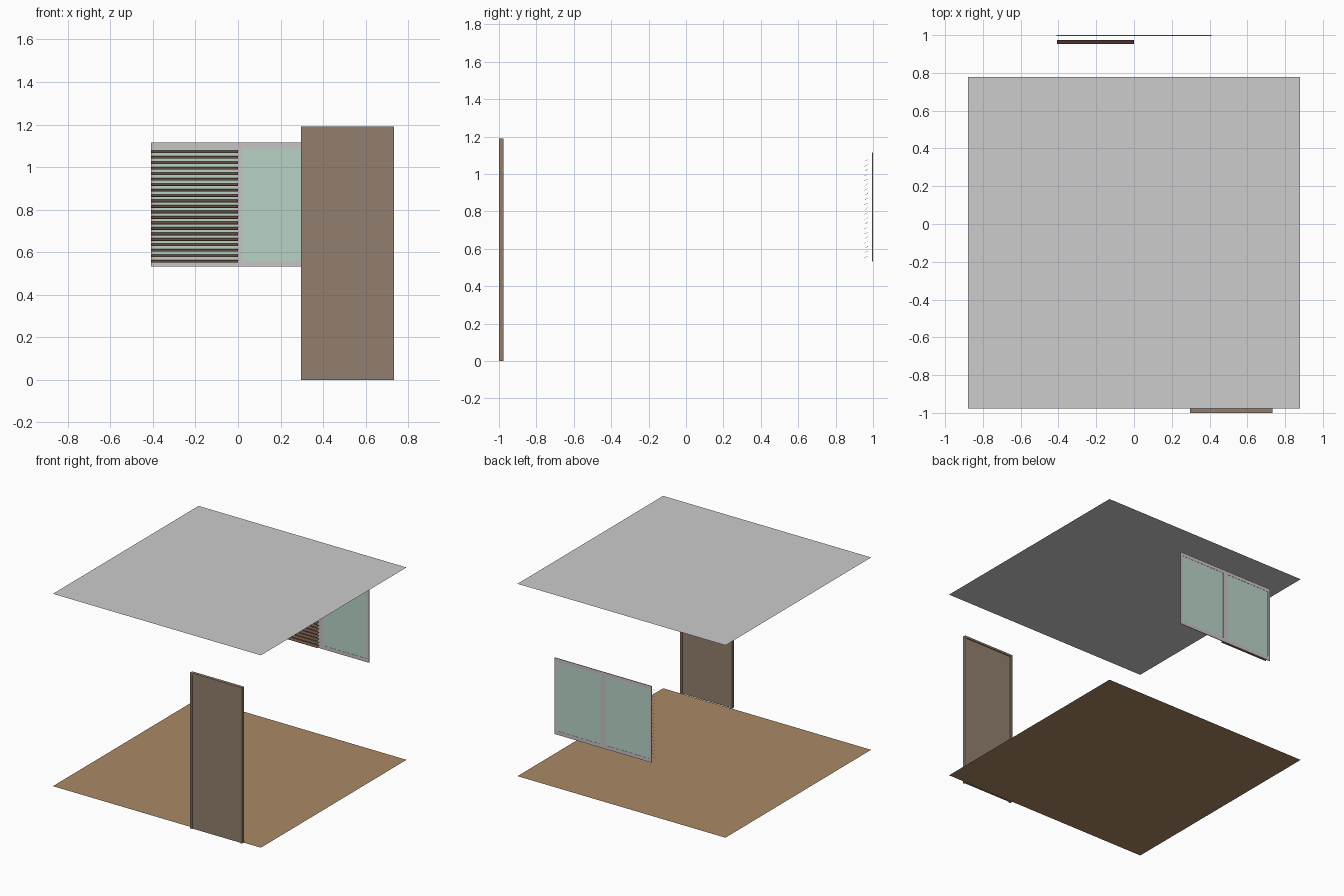
import bpy
import math

if "Cube" in bpy.data.objects:
    bpy.data.objects.remove(bpy.data.objects["Cube"])


def srgb(r, g, b):
    def lin(c):
        c /= 255
        return c / 12.92 if c <= 0.04045 else ((c + 0.055) / 1.055) ** 2.4
    return (lin(r), lin(g), lin(b), 1.0)


def material(name, r, g, b):
    m = bpy.data.materials.new(name)
    m.diffuse_color = srgb(r, g, b)
    m.use_nodes = True
    m.node_tree.nodes["Principled BSDF"].inputs["Base Color"].default_value = m.diffuse_color
    return m


CEILING = material("ceiling grey", 204, 204, 204)
FLOOR = material("floor wood", 170, 136, 102)
DOOR = material("door brown", 146, 127, 110)
FRAME = material("window frame grey", 200, 194, 196)
GLASS = material("glass green", 185, 212, 198)
SLAT = material("slat dark brown", 104, 77, 64)


def mesh(name, verts, faces, mat):
    me = bpy.data.meshes.new(name)
    me.from_pydata(verts, [], faces)
    me.materials.append(mat)
    ob = bpy.data.objects.new(name, me)
    bpy.context.collection.objects.link(ob)
    return ob


def box(name, x, y, z, mat):
    verts = [(a, b, c) for a in x for b in y for c in z]
    faces = [(0, 1, 3, 2), (4, 6, 7, 5), (0, 4, 5, 1),
             (2, 3, 7, 6), (0, 2, 6, 4), (1, 5, 7, 3)]
    return mesh(name, verts, faces, mat)


def sheet(name, z, mat):
    x, y0, y1 = 0.878, -0.978, 0.778
    return mesh(name, [(-x, y0, z), (x, y0, z), (x, y1, z), (-x, y1, z)],
                [(0, 1, 2, 3)], mat)


def prism(name, outline, y, mat):
    """Extrude an x-z outline (counter-clockwise from the front) along y."""
    n = len(outline)
    verts = [(px, yy, pz) for yy in y for px, pz in outline]
    faces = [tuple(range(n)), tuple(reversed(range(n, 2 * n)))]
    faces += [(i, i + n, (i + 1) % n + n, (i + 1) % n) for i in range(n)]
    return mesh(name, verts, faces, mat)


# Floor and ceiling sheets
sheet("floor", 0.0, FLOOR)
sheet("ceiling", 1.468, CEILING)

# Door frame (open at the bottom) with recessed door panel
X0, X1, TOP, W = 0.297, 0.733, 1.19, 0.015
prism("door_frame", [(X0, 0), (X0 + W, 0), (X0 + W, TOP - W), (X1 - W, TOP - W),
                     (X1 - W, 0), (X1, 0), (X1, TOP), (X0, TOP)],
      (-1.0, -0.976), DOOR)
box("door_panel", (X0 + W, X1 - W), (-0.993, -0.983), (0, TOP - W), DOOR)

# Window: rails, stiles, mullion and two panes
HX, Z0, Z1, Y = 0.41, 0.532, 1.115, (0.995, 1.0)
RAIL, STILE, MULL = 0.027, 0.02, 0.019
box("window_top_rail", (-HX, HX), Y, (Z1 - RAIL, Z1), FRAME)
box("window_bottom_rail", (-HX, HX), Y, (Z0, Z0 + RAIL), FRAME)
inner = (Z0 + RAIL, Z1 - RAIL)
box("window_mullion", (-MULL, MULL), Y, inner, FRAME)
for side, s in (("left", -1), ("right", 1)):
    box("window_stile_" + side, sorted((s * HX, s * (HX - STILE))), Y, inner, FRAME)
    box("window_pane_" + side, sorted((s * MULL, s * (HX - STILE))),
        (0.9965, 0.9985), inner, GLASS)

# Blind: tilted slats over the left half of the window
COUNT = 21
for i in range(COUNT):
    z = 0.557 + i * (1.072 - 0.557) / (COUNT - 1)
    slat = box("blind_slat_%02d" % (i + 1), (-0.408, 0.001),
               (-0.0115, 0.0115), (-0.0006, 0.0006), SLAT)
    slat.location = (0, 0.964, z)
    slat.rotation_euler = (math.radians(30), 0, 0)
